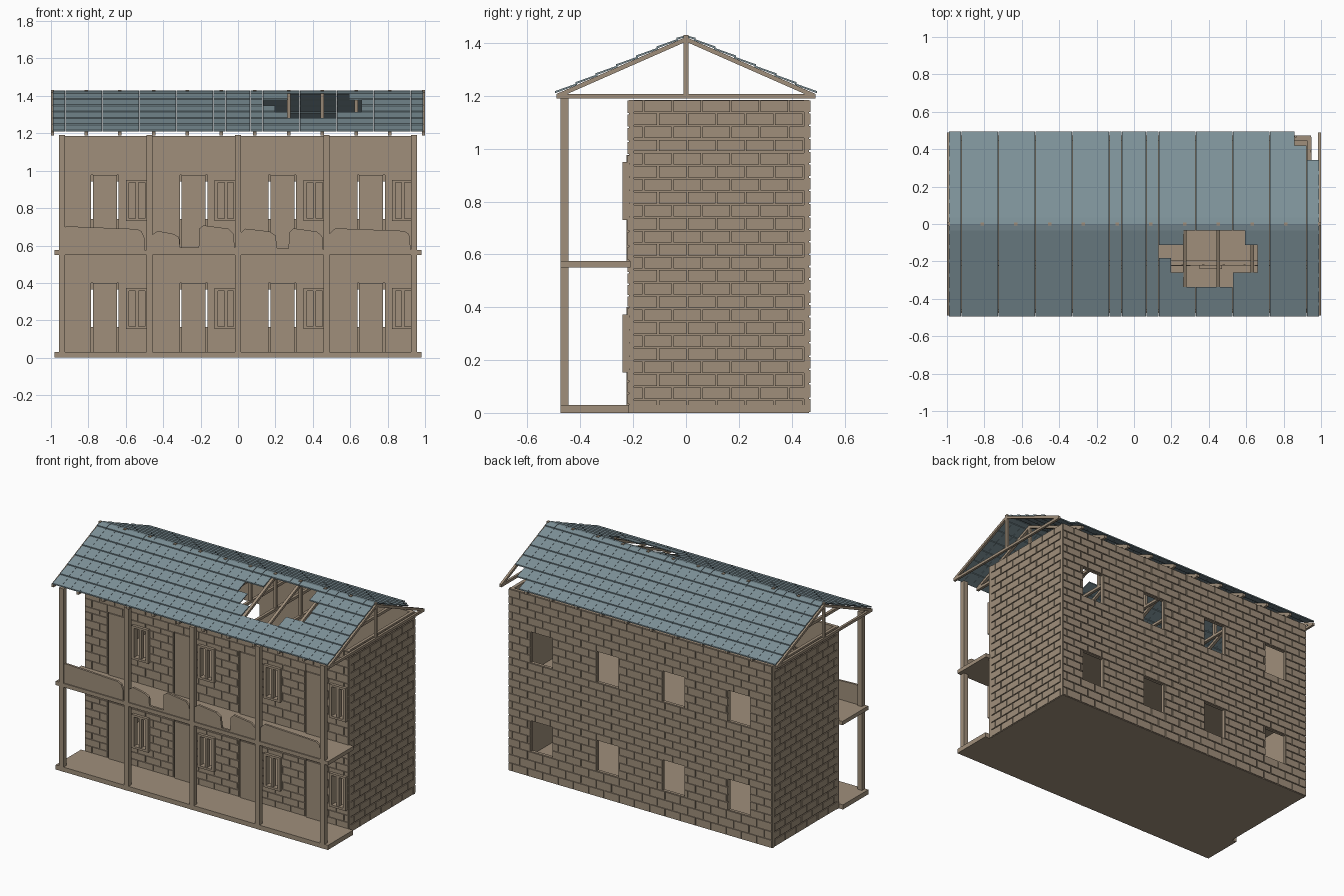
import bpy, bmesh, math

if "Cube" in bpy.data.objects:
    bpy.data.objects.remove(bpy.data.objects["Cube"])

def material(name, rgb):
    m = bpy.data.materials.new(name)
    m.diffuse_color = (*rgb, 1)
    m.use_nodes = True
    m.node_tree.nodes["Principled BSDF"].inputs["Base Color"].default_value = m.diffuse_color
    return m

TAN = material("weathered tan", (0.35, 0.275, 0.198))
SLATE = material("slate blue", (0.205, 0.283, 0.315))

def prism(bm, pts, offset):
    """Solid made by sweeping a polygon along an offset vector."""
    a = [bm.verts.new(p) for p in pts]
    b = [bm.verts.new([p[i] + offset[i] for i in range(3)]) for p in pts]
    n = len(a)
    bm.faces.new(a)
    bm.faces.new(b[::-1])
    for i in range(n):
        bm.faces.new((a[i], b[i], b[(i + 1) % n], a[(i + 1) % n]))

def box(bm, x0, x1, y0, y1, z0, z1):
    prism(bm, [(x0, y0, z0), (x1, y0, z0), (x1, y1, z0), (x0, y1, z0)], (0, 0, z1 - z0))

def finish(bm, name, mat):
    bmesh.ops.recalc_face_normals(bm, faces=bm.faces)
    me = bpy.data.meshes.new(name)
    bm.to_mesh(me)
    bm.free()
    me.materials.append(mat)
    ob = bpy.data.objects.new(name, me)
    bpy.context.collection.objects.link(ob)

def boxes(name, mat, dims):
    bm = bmesh.new()
    for d in dims:
        box(bm, *d)
    finish(bm, name, mat)

# Brick wall: core panels around the openings plus raised running-bond bricks
WALL_TOP, CORE, BRICK, JOINT = 1.185, 0.02, 0.006, 0.003

def brick_wall(name, axis, face, out, u0, u1, openings):
    """axis: direction of length; face: core's outer plane; out: outward sign."""
    bm = bmesh.new()
    def put(a, b, d0, d1, z0, z1):
        lo, hi = sorted((face + out * d0, face + out * d1))
        if axis == 'x':
            box(bm, a, b, lo, hi, z0, z1)
        else:
            box(bm, lo, hi, a, b, z0, z1)
    levels = sorted({0.0, WALL_TOP} | {z for o in openings for z in o[2:]})
    course = 0
    for z0, z1 in zip(levels, levels[1:]):
        solid, cur = [], u0
        for a, b, lo, hi in sorted(openings):
            if lo <= z0 + 1e-5 and hi >= z1 - 1e-5:
                solid.append((cur, a))
                cur = b
        solid.append((cur, u1))
        rows = max(1, round((z1 - z0) / 0.049))
        h = (z1 - z0) / rows
        for a, b in solid:
            put(a, b, -CORE, 0, z0, z1)
            for r in range(rows):
                u = u0 - (0.055 if (course + r) % 2 else 0)
                while u < b:
                    s, e = max(u, a), min(u + 0.11, b)
                    if e - s > 0.008:
                        put(s + JOINT, e - JOINT, 0, BRICK,
                            z0 + r * h + JOINT, z0 + (r + 1) * h - JOINT)
                    u += 0.11
        course += rows
    finish(bm, name, TAN)

DOORS = [-0.712, -0.237, 0.237, 0.712]
WINDOWS = [-0.54, -0.065, 0.41, 0.883]
SILLS = [0.165, 0.743]
DOOR_Z = [(0.03, 0.40), (0.575, 0.977)]
front = [(x - 0.055, x + 0.055, z, z + 0.2) for x in WINDOWS for z in SILLS]
front += [(x - 0.074, x + 0.074, a, b) for x in DOORS for a, b in DOOR_Z]
back = [(x - 0.078, x + 0.078, z, z + 0.2) for x in DOORS for z in SILLS]
brick_wall("front_wall", 'x', -0.216, -1, -0.95, 0.95, front)
brick_wall("back_wall", 'x', 0.466, 1, -0.95, 0.95, back)
brick_wall("left_wall", 'y', -0.944, -1, -0.216, 0.466, [])
brick_wall("right_wall", 'y', 0.944, 1, -0.216, 0.466, [])

# Floors, porch, balcony and posts
boxes("ground_floor", TAN, [(-0.945, 0.945, -0.215, 0.465, 0, 0.03)])
boxes("upper_floor", TAN, [(-0.93, 0.93, -0.2, 0.45, 0.55, 0.575)])
boxes("porch_slab", TAN, [(-0.98, 0.98, -0.475, -0.215, 0, 0.03)])
boxes("balcony_slab", TAN, [(-0.98, 0.98, -0.475, -0.21, 0.55, 0.575)])
boxes("porch_posts", TAN, [(x - 0.016, x + 0.016, -0.476, -0.444, 0, 1.19)
                           for x in (-0.94, -0.472, 0, 0.472, 0.94)])

# Doors standing slightly loose in their openings
boxes("doors", TAN, [(x - 0.064, x + 0.064, -0.225, -0.21, a, b)
                     for x in DOORS for a, b in DOOR_Z])

# Window frames with a centre post
frames = []
for x in WINDOWS:
    for z in SILLS:
        a, b, lo, hi = x - 0.06, x + 0.06, z - 0.012, z + 0.207
        frames += [(a, a + 0.018, -0.24, -0.2, lo, hi), (b - 0.018, b, -0.24, -0.2, lo, hi),
                   (a, b, -0.24, -0.2, lo, lo + 0.014), (a, b, -0.24, -0.2, hi - 0.014, hi),
                   (x - 0.008, x + 0.008, -0.235, -0.205, lo, hi)]
boxes("window_frames", TAN, frames)

# Balcony railing boards, the middle two broken through
bm = bmesh.new()
BOARDS = [
    [(-0.925, .70), (-0.9, .702), (-0.54, .688), (-0.515, .675), (-0.5, .64), (-0.5, .575)],
    [(-0.456, .66), (-0.43, .678), (-0.345, .662), (-0.315, .645), (-0.31, .59),
     (-0.21, .59), (-0.208, .69), (-0.185, .708), (-0.05, .69), (-0.025, .665), (-0.016, .575)],
    [(0.016, .67), (0.04, .69), (0.17, .675), (0.2, .655), (0.21, .585), (0.27, .585),
     (0.275, .67), (0.295, .692), (0.42, .675), (0.45, .65), (0.456, .575)],
    [(0.49, .665), (0.52, .692), (0.89, .678), (0.915, .66), (0.924, .575)],
]
for board in BOARDS:
    pts = [(board[0][0], 0.575)] + board
    prism(bm, [(x, -0.468, z) for x, z in pts], (0, 0.014, 0))
finish(bm, "balcony_railing", TAN)

# Roof trusses
def roof_z(y):
    return 1.423 - 0.44 * abs(y)

bm = bmesh.new()
for i in range(12):
    w = 0.0075 if i in (0, 11) else 0.009
    x = -0.9925 + 1.985 * i / 11 - w
    box(bm, x, x + 2 * w, -0.49, 0.49, 1.19, 1.207)
    box(bm, x, x + 2 * w, -0.009, 0.009, 1.2, 1.431)
    for s in (-1, 1):
        prism(bm, [(x, 0, roof_z(0)), (x, s * 0.49, roof_z(0.49)),
                   (x, s * 0.49, roof_z(0.49) - 0.018), (x, 0, roof_z(0) - 0.018)],
              (2 * w, 0, 0))
finish(bm, "roof_trusses", TAN)

# Roof tiles in overlapping rows counted from the eave; some are missing
COLS, PITCH, ROW = 30, 0.066, 0.0766
MISSING = {-1: {2: range(19, 23), 3: range(18, 25), 4: range(17, 25), 5: range(19, 24)},
           1: {0: range(28, 30), 1: range(29, 30)}}
for s, name in ((-1, "front_roof_tiles"), (1, "back_roof_tiles")):
    bm = bmesh.new()
    for r in range(7):
        outer = 0.495 - r * ROW
        inner = max(0, outer - ROW - 0.006)
        for c in range(COLS):
            if c in MISSING[s].get(r, ()):
                continue
            x = -0.99 + c * PITCH + 0.0006
            lo, hi = roof_z(outer), roof_z(inner)
            prism(bm, [(x, s * outer, lo + 0.005), (x, s * outer, lo + 0.013),
                       (x, s * inner, hi + 0.006), (x, s * inner, hi)],
                  (PITCH - 0.0012, 0, 0))
    finish(bm, name, SLATE)
